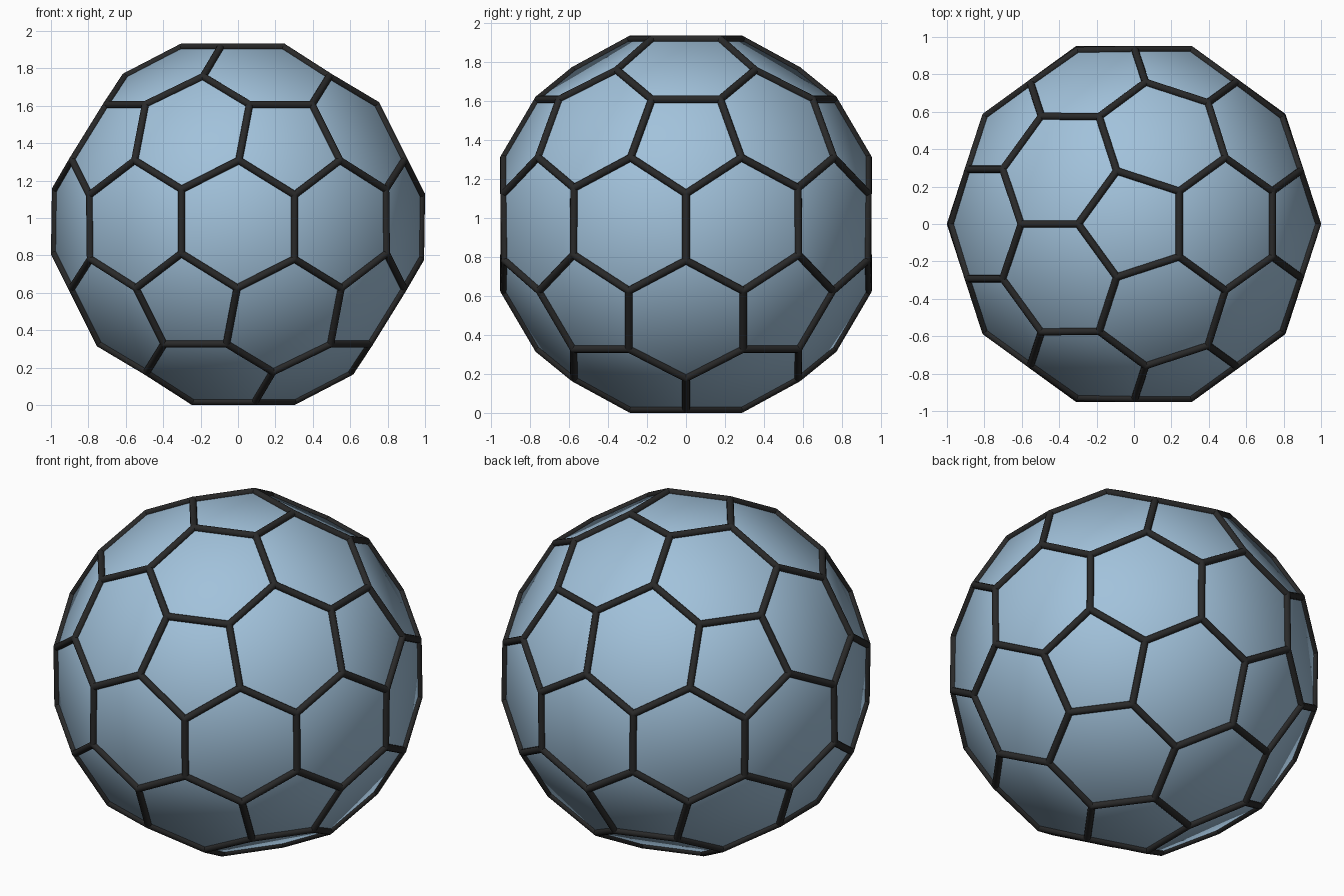
import bpy, bmesh, math
from mathutils import Matrix, Vector

RADIUS, STRUT, MID = 0.993, 0.0195, 0.967

cube = bpy.data.objects.get("Cube")
if cube:
    bpy.data.objects.remove(cube, do_unlink=True)


def material(name, colour):
    mat = bpy.data.materials.new(name)
    mat.use_nodes = True
    mat.diffuse_color = colour
    bsdf = next(n for n in mat.node_tree.nodes if n.type == "BSDF_PRINCIPLED")
    bsdf.inputs["Base Color"].default_value = colour
    bsdf.inputs["Roughness"].default_value = 0.6
    return mat


def add_object(name, bm, mat):
    bmesh.ops.recalc_face_normals(bm, faces=bm.faces)
    for face in bm.faces:
        face.smooth = True
    mesh = bpy.data.meshes.new(name)
    bm.to_mesh(mesh)
    bm.free()
    mesh.materials.append(mat)
    obj = bpy.data.objects.new(name, mesh)
    obj.location.z = MID
    bpy.context.collection.objects.link(obj)
    return obj


# Panels: the dual of a once-divided icosahedron, 12 pentagons and 30 hexagons
base = bmesh.new()
bmesh.ops.create_icosphere(base, subdivisions=2, radius=1)
panels = bmesh.new()
corner = {f: panels.verts.new(f.calc_center_median().normalized() * RADIUS)
          for f in base.faces}
for v in base.verts:
    axis = v.co.normalized()
    side = axis.orthogonal().normalized()
    up = axis.cross(side)

    def turn(face):
        c = face.calc_center_median()
        return math.atan2(c.dot(up), c.dot(side))

    panels.faces.new([corner[f] for f in sorted(v.link_faces, key=turn)])
base.free()

# Frame: a round strut along every panel edge, a ball at every corner
frame = bmesh.new()
for e in panels.edges:
    a, b = (v.co for v in e.verts)
    place = Matrix.Translation((a + b) / 2) @ \
        (b - a).to_track_quat("Z", "Y").to_matrix().to_4x4()
    bmesh.ops.create_cone(frame, cap_ends=False, segments=12, radius1=STRUT,
                          radius2=STRUT, depth=(b - a).length, matrix=place)
for v in panels.verts:
    bmesh.ops.create_icosphere(frame, subdivisions=2, radius=STRUT * 1.03,
                               matrix=Matrix.Translation(v.co))

add_object("panels", panels, material("pale blue", (0.36, 0.54, 0.71, 1)))
add_object("frame_struts", frame, material("charcoal", (0.022, 0.022, 0.022, 1)))
